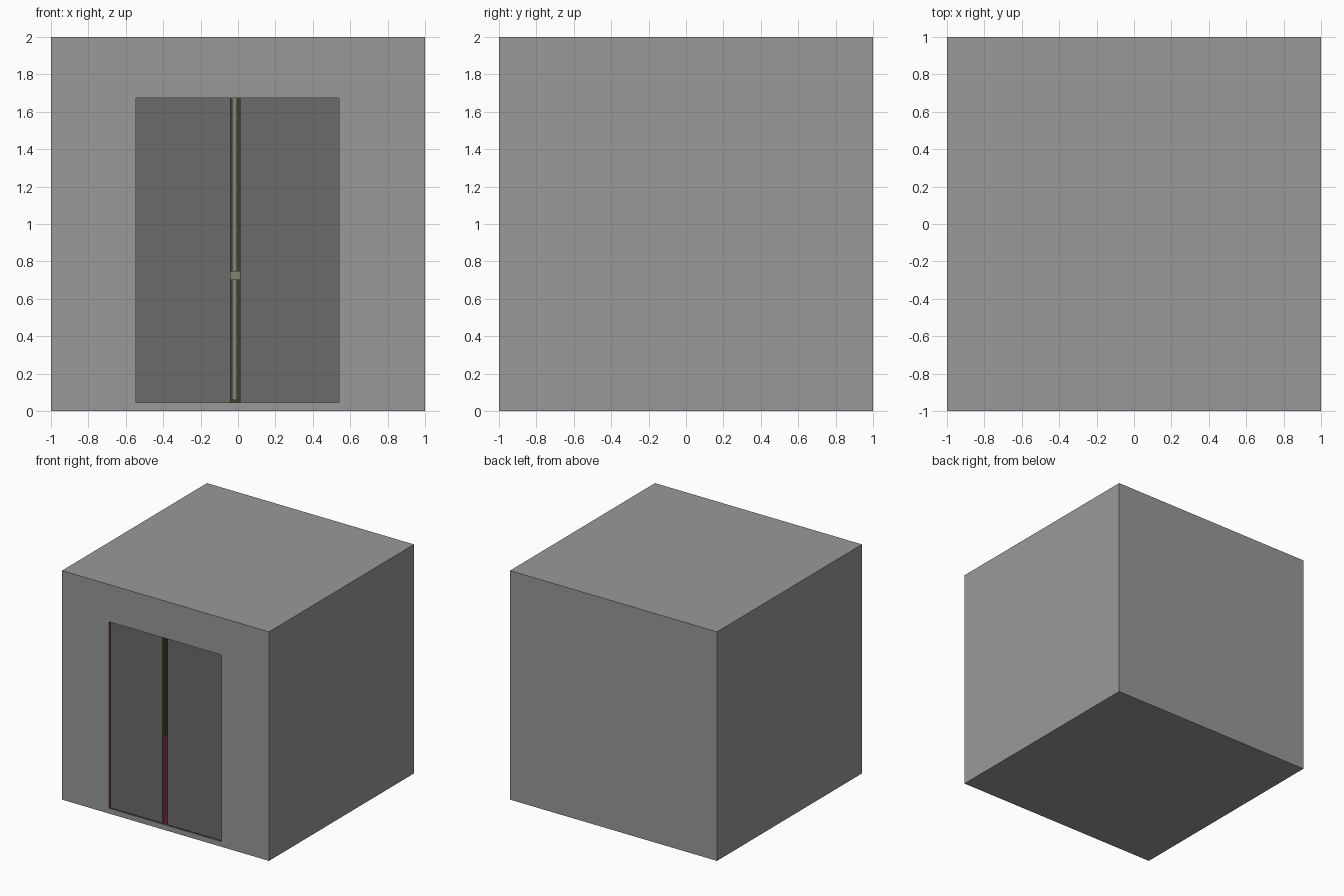
import bpy

if "Cube" in bpy.data.objects:
    bpy.data.objects.remove(bpy.data.objects["Cube"])


def material(name, r, g, b):
    m = bpy.data.materials.new(name)
    m.diffuse_color = (r, g, b, 1)
    m.use_nodes = True
    m.node_tree.nodes["Principled BSDF"].inputs["Base Color"].default_value = m.diffuse_color
    return m


grey = material("wall grey", 0.32, 0.32, 0.32)
dark_grey = material("door grey", 0.145, 0.145, 0.145)
red = material("dark red", 0.10, 0.012, 0.02)
olive = material("dark olive", 0.06, 0.05, 0.02)
trim = material("pale olive", 0.24, 0.23, 0.16)


def box(name, x, y, z, mat):
    """Box from (min, max) ranges on each axis."""
    bpy.ops.mesh.primitive_cube_add(
        size=1, location=[(a + b) / 2 for a, b in (x, y, z)])
    o = bpy.context.object
    o.name = name
    o.scale = [b - a for a, b in (x, y, z)]
    bpy.ops.object.transform_apply(location=False, rotation=False, scale=True)
    o.data.materials.append(mat)
    return o


X0, X1, Z0, Z1 = -0.545, 0.54, 0.045, 1.675   # doorway


def front_frame(name, y, e, mat):
    """Four slabs around the doorway, inset by e from the cube edges."""
    box(name + "_left", (-1 + e, X0), y, (e, 2 - e), mat)
    box(name + "_right", (X1, 1 - e), y, (e, 2 - e), mat)
    box(name + "_head", (X0, X1), y, (Z1, 2 - e), mat)
    box(name + "_sill", (X0, X1), y, (e, Z0), mat)


# Outer cabin shell
T = 0.01
front_frame("front_wall", (-1, -0.994), 0, grey)
front_frame("doorway_lining", (-0.994, -0.97), T, red)
for s, side in ((-1, "left"), (1, "right")):
    box(side + "_wall", sorted((s, s * (1 - T))), (-0.994, 1), (0, 2), grey)
    box(side + "_lining", sorted((s * 0.99, s * 0.975)), (-0.97, 0.99), (T, 1.99), olive)
box("back_wall", (-0.99, 0.99), (0.99, 1), (0, 2), grey)
box("roof", (-0.99, 0.99), (-0.994, 0.99), (1.99, 2), grey)
box("base", (-0.99, 0.99), (-0.994, 0.99), (0, T), grey)

# Sliding doors with the central gap
box("left_door", (X0, -0.04), (-0.984, -0.965), (Z0, Z1), dark_grey)
box("right_door", (0.01, X1), (-0.984, -0.965), (Z0, Z1), dark_grey)

# Cabin interior seen through the gap
box("back_lining", (-0.975, 0.975), (0.97, 0.99), (T, 1.99), olive)
box("floor_carpet", (-0.975, 0.975), (-0.965, 0.97), (T, 0.04), red)
box("ceiling", (-0.975, 0.975), (-0.965, 0.97), (1.97, 1.99), olive)
box("back_panel_strip", (-0.033, -0.006), (0.955, 0.97), (0.06, 1.95), trim)
box("hand_rail", (-0.9, 0.9), (0.90, 0.95), (0.70, 0.75), trim)
